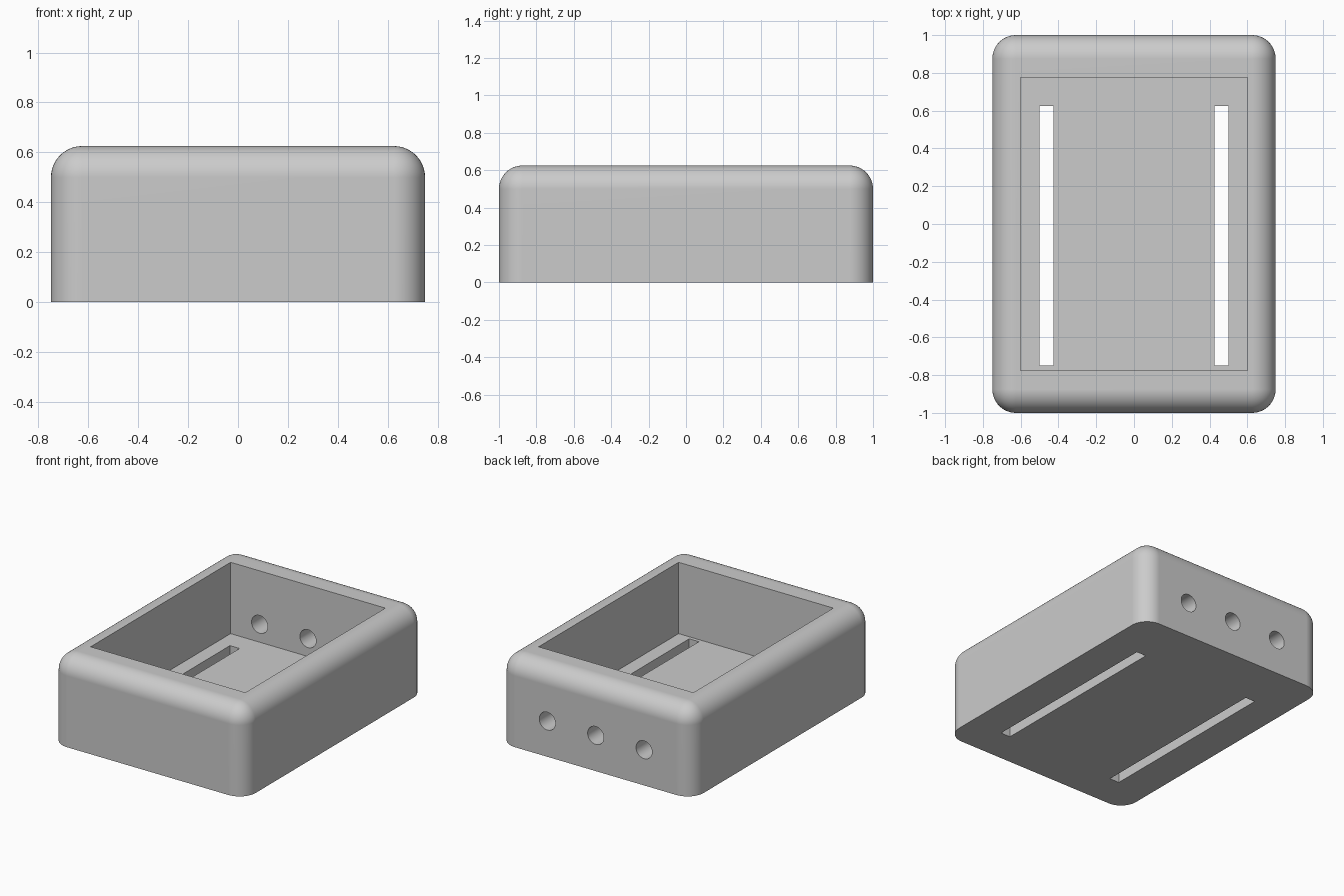
import bpy
import bmesh
import math
from mathutils import Matrix

if "Cube" in bpy.data.objects:
    bpy.data.objects.remove(bpy.data.objects["Cube"], do_unlink=True)

HEIGHT = 0.625
FLOOR = 0.125
RADIUS = 0.125

grey = bpy.data.materials.new("plain grey")
grey.use_nodes = True
colour = (0.6, 0.6, 0.6, 1)
grey.diffuse_color = colour
grey.node_tree.nodes["Principled BSDF"].inputs["Base Color"].default_value = colour


def add_object(name, bm):
    mesh = bpy.data.meshes.new(name)
    bm.to_mesh(mesh)
    bm.free()
    mesh.materials.append(grey)
    obj = bpy.data.objects.new(name, mesh)
    bpy.context.collection.objects.link(obj)
    return obj


def box(low, high):
    bm = bmesh.new()
    size = [b - a for a, b in zip(low, high)]
    centre = [(a + b) / 2 for a, b in zip(low, high)]
    matrix = Matrix.Translation(centre) @ Matrix.Diagonal((*size, 1))
    bmesh.ops.create_cube(bm, size=1, matrix=matrix)
    return bm


# Outer block, rounded on its upright and top edges
bm = box((-0.75, -1, 0), (0.75, 1, HEIGHT))
rounded = [e for e in bm.edges if max(v.co.z for v in e.verts) > 0.1]
bmesh.ops.bevel(bm, geom=rounded, offset=RADIUS, segments=12, profile=0.5,
                affect='EDGES', clamp_overlap=False)
case = add_object("open_case", bm)

# Cutters: cavity, two floor slots, three holes in the back wall
cutters = [add_object("cavity_cutter",
                      box((-0.6, -0.775, FLOOR), (0.6, 0.775, HEIGHT + 0.2)))]
for side in (-1, 1):
    x = side * 0.4625
    cutters.append(add_object("slot_cutter",
                              box((x - 0.0375, -0.75, -0.1), (x + 0.0375, 0.625, 0.2))))
for x in (-0.375, 0, 0.375):
    bm = bmesh.new()
    matrix = Matrix.Translation((x, 0.9, 0.25)) @ Matrix.Rotation(math.pi / 2, 4, 'X')
    bmesh.ops.create_cone(bm, cap_ends=True, segments=40, radius1=0.0625,
                          radius2=0.0625, depth=0.5, matrix=matrix)
    cutters.append(add_object("hole_cutter", bm))

bpy.ops.object.select_all(action='DESELECT')
bpy.context.view_layer.objects.active = case
case.select_set(True)
for cutter in cutters:
    cutter.hide_render = True
    cut = case.modifiers.new("cut", 'BOOLEAN')
    cut.operation = 'DIFFERENCE'
    cut.solver = 'EXACT'
    cut.object = cutter
    bpy.ops.object.modifier_apply(modifier=cut.name)
    bpy.data.objects.remove(cutter, do_unlink=True)

# Smooth fillets and holes, flat walls
bpy.ops.object.shade_smooth_by_angle(angle=math.radians(30))
weighted = case.modifiers.new("even_normals", 'WEIGHTED_NORMAL')
weighted.keep_sharp = True
